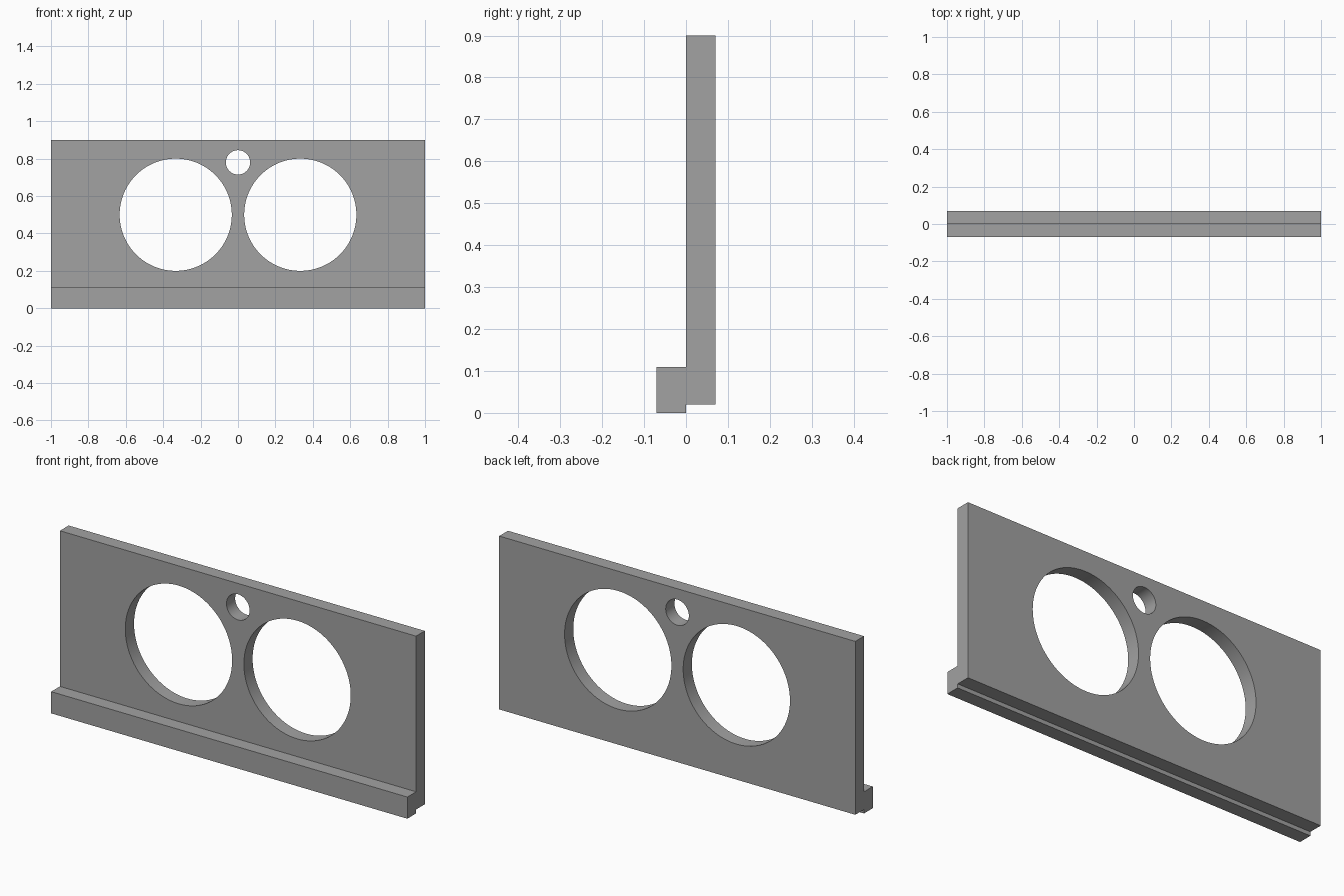
import bpy
import bmesh
import math

default = bpy.data.objects.get("Cube")
if default:
    bpy.data.objects.remove(default, do_unlink=True)

HALF_LENGTH = 1.0
THICK = 0.07

# One plain grey for the whole part
grey = bpy.data.materials.new("plain_grey")
grey.use_nodes = True
colour = (0.36, 0.36, 0.36, 1)
grey.diffuse_color = colour
grey.node_tree.nodes["Principled BSDF"].inputs["Base Color"].default_value = colour

# Stepped cross-section (y, z): upright plate with a lower lip on its front
profile = [(-THICK, 0), (0, 0), (0, 0.02), (THICK, 0.02),
           (THICK, 0.9), (0, 0.9), (0, 0.11), (-THICK, 0.11)]
bm = bmesh.new()
section = bm.faces.new([bm.verts.new((-HALF_LENGTH, y, z)) for y, z in profile])
swept = bmesh.ops.extrude_face_region(bm, geom=[section])["geom"]
bmesh.ops.translate(bm, vec=(2 * HALF_LENGTH, 0, 0),
                    verts=[v for v in swept if isinstance(v, bmesh.types.BMVert)])
bmesh.ops.recalc_face_normals(bm, faces=bm.faces)
mesh = bpy.data.meshes.new("panel_with_lip")
bm.to_mesh(mesh)
bm.free()
mesh.materials.append(grey)
panel = bpy.data.objects.new("panel_with_lip", mesh)
bpy.context.collection.objects.link(panel)


def cut_hole(x, z, radius):
    """Drill a round hole through the plate from front to back."""
    bpy.ops.mesh.primitive_cylinder_add(vertices=96, radius=radius, depth=0.5,
                                        location=(x, 0, z),
                                        rotation=(math.pi / 2, 0, 0))
    cutter = bpy.context.object
    cutter.name = "hole_cutter"
    cutter.hide_render = True
    cutter.data.materials.append(grey)
    mod = panel.modifiers.new("hole", "BOOLEAN")
    mod.operation = "DIFFERENCE"
    mod.solver = "EXACT"
    mod.object = cutter
    bpy.context.view_layer.objects.active = panel
    bpy.ops.object.modifier_apply(modifier=mod.name)
    bpy.data.objects.remove(cutter, do_unlink=True)


# Two large openings and a small hole between them near the top
for side in (-1, 1):
    cut_hole(side * 0.333, 0.5, 0.3)
cut_hole(0, 0.78, 0.065)

# Smooth hole walls, crisp edges
bpy.ops.object.select_all(action="DESELECT")
panel.select_set(True)
bpy.context.view_layer.objects.active = panel
bpy.ops.object.shade_smooth_by_angle(angle=math.radians(30))
